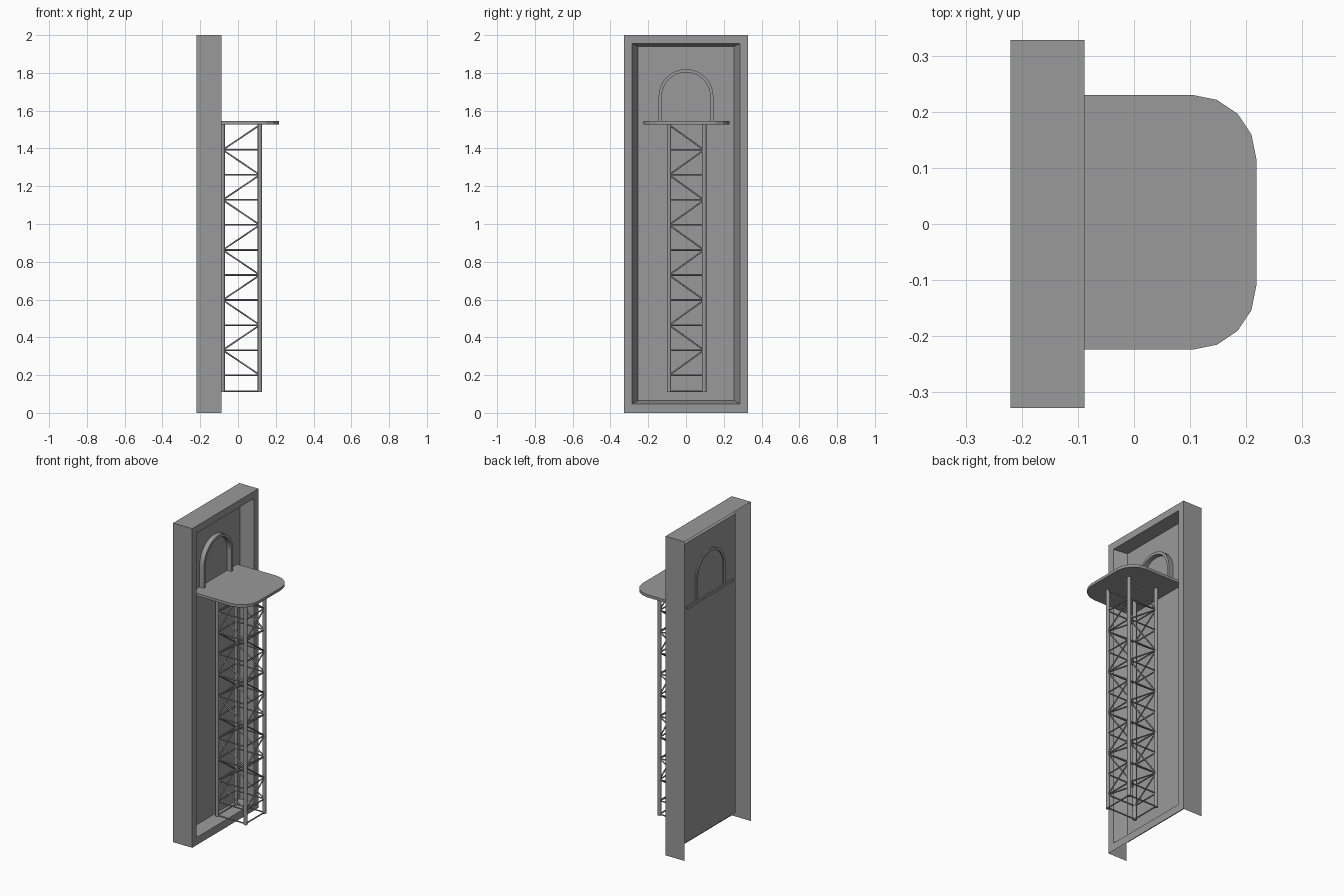
import bpy, bmesh, math
from mathutils import Vector

cube = bpy.data.objects.get("Cube")
if cube:
    bpy.data.objects.remove(cube, do_unlink=True)

grey = bpy.data.materials.new("mid_grey")
grey.use_nodes = True
colour = (0.32, 0.32, 0.32, 1)
grey.diffuse_color = colour
grey.node_tree.nodes["Principled BSDF"].inputs["Base Color"].default_value = colour


def finish(name, bm, smooth=False):
    bmesh.ops.recalc_face_normals(bm, faces=bm.faces)
    mesh = bpy.data.meshes.new(name)
    bm.to_mesh(mesh)
    bm.free()
    mesh.materials.append(grey)
    obj = bpy.data.objects.new(name, mesh)
    bpy.context.collection.objects.link(obj)
    if smooth:
        bpy.ops.object.select_all(action="DESELECT")
        obj.select_set(True)
        bpy.context.view_layer.objects.active = obj
        bpy.ops.object.shade_smooth_by_angle(angle=math.radians(50))
    return obj


def add_rod(bm, a, b, radius, sides):
    a, b = Vector(a), Vector(b)
    d = b - a
    turn = d.to_track_quat("Z", "Y").to_matrix().to_4x4()
    turn.translation = (a + b) / 2
    bmesh.ops.create_cone(bm, cap_ends=True, segments=sides, radius1=radius,
                          radius2=radius, depth=d.length, matrix=turn)


def extrude_face(bm, points, offset):
    face = bm.faces.new([bm.verts.new(p) for p in points])
    out = bmesh.ops.extrude_face_region(bm, geom=[face], use_keep_orig=True)
    verts = [v for v in out["geom"] if isinstance(v, bmesh.types.BMVert)]
    bmesh.ops.translate(bm, verts=verts, vec=offset)


# Wall frame: open-backed shell with a sloping reveal around a recessed panel
bm = bmesh.new()
rings = []
for x, half, low, high in ((-0.22, 0.328, 0, 2), (-0.088, 0.328, 0, 2),
                           (-0.088, 0.286, 0.048, 1.955),
                           (-0.165, 0.253, 0.065, 1.94)):
    rings.append([bm.verts.new((x, y, z)) for y, z in
                  ((-half, low), (half, low), (half, high), (-half, high))])
for r in range(3):
    for i in range(4):
        if r == 0 and i == 0:
            continue  # underside stays open
        j = (i + 1) % 4
        bm.faces.new((rings[r][i], rings[r][j], rings[r + 1][j], rings[r + 1][i]))
bm.faces.new(rings[3])
finish("wall_frame", bm)

# Platform slab with rounded outer corners
MID = 0.003
bm = bmesh.new()
corner = [(0.104 + 0.114 * math.sin(math.radians(a)),
           0.113 + 0.114 * math.cos(math.radians(a))) for a in (0, 22.5, 45, 67.5, 90)]
half_edge = [(-0.172, 0.227)] + corner
outline = half_edge + [(x, -y) for x, y in reversed(half_edge)]
extrude_face(bm, [(x, y + MID, 1.527) for x, y in outline], (0, 0, 0.017))
finish("platform", bm)

# Arched door surround
bm = bmesh.new()


def arch(radius, steps=16):
    curve = [(radius * math.cos(math.pi * i / steps),
              1.675 + radius * math.sin(math.pi * i / steps)) for i in range(steps + 1)]
    return [(radius, 1.54)] + curve + [(-radius, 1.54)]


profile = arch(0.145) + arch(0.128)[::-1]
extrude_face(bm, [(-0.172, y, z) for y, z in profile], (0.037, 0, 0))
finish("door_arch", bm, True)

# Tower legs
X = (-0.081, 0.116)
Y = (MID - 0.093, MID + 0.093)
bm = bmesh.new()
for x in X:
    for y in Y:
        add_rod(bm, (x, y, 0.11), (x, y, 1.53), 0.0115, 12)
finish("tower_legs", bm, True)

# Tower lattice: level bars and zigzag diagonals on all four sides
TOP, STEP, BAYS = 1.525, 0.1325, 10
levels = [TOP - STEP * i for i in range(BAYS + 1)]
bars, braces = bmesh.new(), bmesh.new()
for z in levels[1:] + [0.115]:
    for y in Y:
        add_rod(bars, (X[0], y, z), (X[1], y, z), 0.0042, 8)
    for x in X:
        add_rod(bars, (x, Y[0], z), (x, Y[1], z), 0.0042, 8)
for i in range(BAYS):
    upper, lower = levels[i], levels[i + 1]
    s = i % 2
    for y in Y:
        add_rod(braces, (X[1 - s], y, upper), (X[s], y, lower), 0.0042, 8)
    for x in X:
        add_rod(braces, (x, Y[s], upper), (x, Y[1 - s], lower), 0.0042, 8)
finish("tower_level_bars", bars, True)
finish("tower_diagonals", braces, True)
